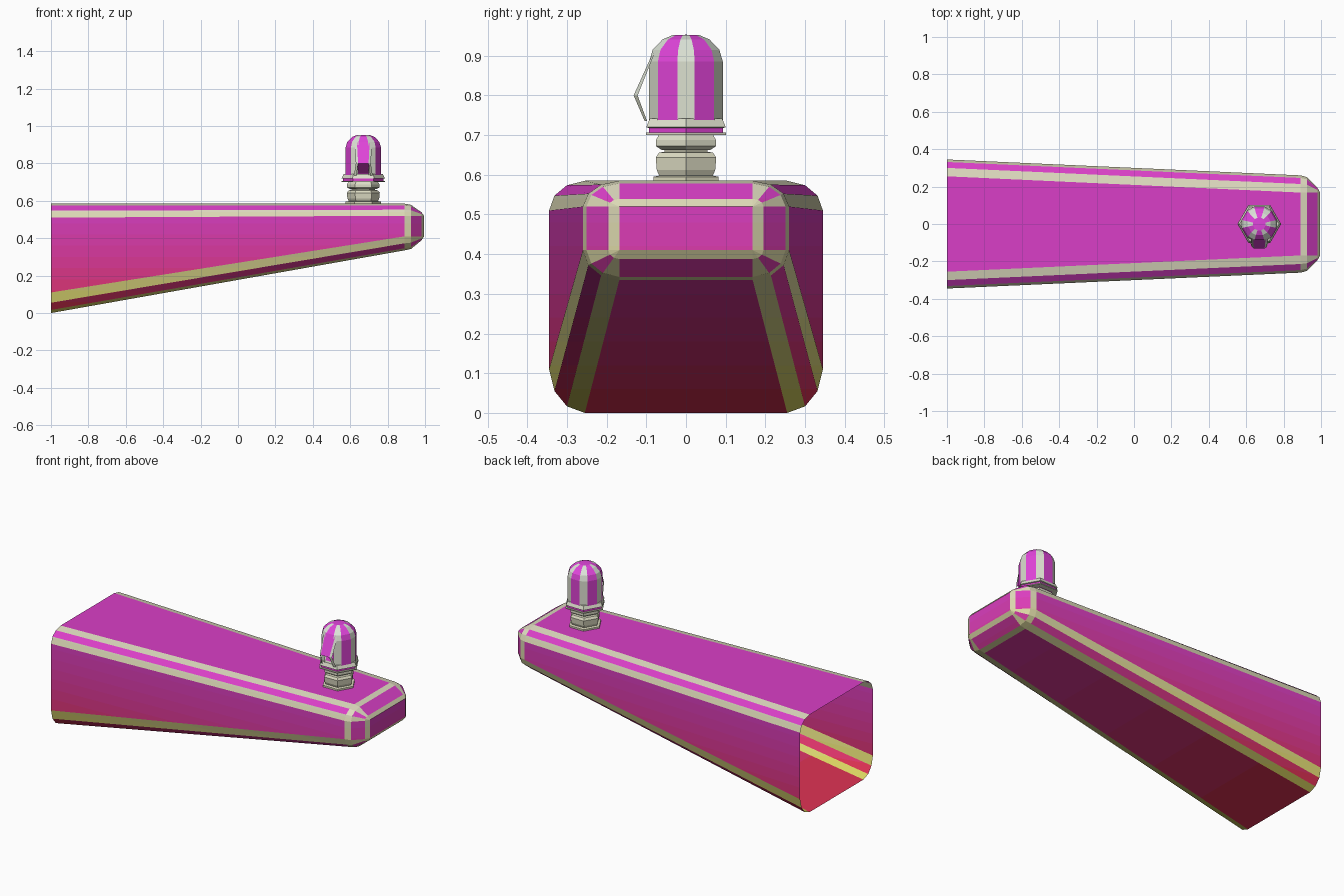
import bpy, bmesh
from math import cos, sin, radians
from mathutils import Vector

if "Cube" in bpy.data.objects:
    bpy.data.objects.remove(bpy.data.objects["Cube"])

PANEL, STRIPE = 0, 1
RAMPS = {
    PANEL: [(0.0, (.72, .03, .06)), (.58, (.70, .05, .58)), (.95, (.75, .06, .72))],
    STRIPE: [(0.0, (.72, .68, .10)), (.58, (.72, .70, .52)), (.95, (.72, .78, .70))],
}
STEP = 0.06


def paint_material(kind, z):
    """Height-graded colour, quantised into bands."""
    level = max(0, int(z / STEP))
    name = f"{'panel' if kind == PANEL else 'trim'}_{level}"
    mat = bpy.data.materials.get(name)
    if mat is None:
        h = (level + .5) * STEP
        ramp = RAMPS[kind]
        (z0, c0), (z1, c1) = ramp[:2] if h < ramp[1][0] else ramp[1:]
        t = min(1, (h - z0) / (z1 - z0))
        mat = bpy.data.materials.new(name)
        mat.diffuse_color = (*(a + (b - a) * t for a, b in zip(c0, c1)), 1)
        mat.use_nodes = True
        mat.node_tree.nodes["Principled BSDF"].inputs["Base Color"].default_value = mat.diffuse_color
    return mat


def finish(name, bm, slices=0, recalc=True):
    bmesh.ops.remove_doubles(bm, verts=bm.verts[:], dist=1e-5)
    for k in range(1, slices):
        bmesh.ops.bisect_plane(bm, geom=bm.verts[:] + bm.edges[:] + bm.faces[:],
                               plane_co=(0, 0, k * STEP), plane_no=(0, 0, 1))
    if recalc:
        bmesh.ops.recalc_face_normals(bm, faces=bm.faces[:])
    me = bpy.data.meshes.new(name)
    for f in bm.faces:
        mat = paint_material(f.material_index, f.calc_center_median().z)
        if mat.name not in me.materials:
            me.materials.append(mat)
        f.material_index = me.materials.find(mat.name)
    bm.to_mesh(me)
    bm.free()
    ob = bpy.data.objects.new(name, me)
    bpy.context.collection.objects.link(ob)
    return ob


def loft(rings, kind, skip=lambda i, j: False, cap_end=True, cap_start=False):
    """Join equal-length closed rings with quads; kind(i, j) picks panel or trim."""
    bm = bmesh.new()
    vs = [[bm.verts.new(p) for p in r] for r in rings]
    n = len(vs[0])
    for i in range(len(vs) - 1):
        for j in range(n):
            if skip(i, j):
                continue
            k = (j + 1) % n
            f = bm.faces.new((vs[i][j], vs[i][k], vs[i + 1][k], vs[i + 1][j]))
            f.material_index = kind(i, j)
    if cap_end:
        bm.faces.new(vs[-1])
    if cap_start:
        bm.faces.new(vs[0][::-1])
    return bm


# Tapered arm: rounded-rectangle sections, open at the wide end
CORNER = [(1, 0), (.85, .5), (.5, .85), (0, 1)]


def section(x, cy, lo, hi, ry, r_lo, r_hi):
    pts = []
    for sy, sz, offs in ((1, 1, CORNER), (-1, 1, CORNER[::-1]),
                         (-1, -1, CORNER), (1, -1, CORNER[::-1])):
        for a, b in offs:
            z = hi + r_hi * b if sz > 0 else lo - r_lo * b
            pts.append((x, sy * (cy + ry * a), z))
    return pts


rings = [section(-1, .255, .11, .51, .09, .11, .075)]
for x, f in ((.89, 1), (.925, .9), (.98, .3), (.995, 0)):
    rings.append(section(x, .168, .41, .52, .092 * f, .075 * f, .065 * f))
arm = loft(rings, lambda i, j: STRIPE if j % 4 in (0, 2) or i in (1, 3) else PANEL)
finish("tapered_arm", arm, slices=10)

# Knob stack, on the arm near its narrow end
KX = .67


def turn(profile, angles):
    return [[(KX + r * cos(radians(a)), r * sin(radians(a)), z) for a in angles]
            for r, z in profile]


HEX = range(0, 360, 60)
collars = {
    "lower_collar": [(.095, .58), (.095, .595), (.078, .598), (.085, .612),
                     (.088, .643), (.078, .656), (.062, .658)],
    "neck": [(.062, .65), (.062, .668)],
    "upper_collar": [(.070, .662), (.087, .672), (.087, .688), (.078, .702)],
}
for name, prof in collars.items():
    finish(name, loft(turn(prof, HEX), lambda i, j: STRIPE, cap_start=True))

flange = [(.085, .70), (.117, .70), (.117, .706), (.108, .707), (.108, .718),
          (.116, .720), (.105, .742), (.08, .742)]
finish("bulb_flange", loft(turn(flange, HEX),
                           lambda i, j: PANEL if i == 3 else STRIPE, cap_start=True))

# Bulb: six ribs alternating with six panels, the front panel missing its wall
RIB = 13
angles = [a + s for a in HEX for s in (-RIB, RIB)]
FRONT = 9
bulb = [(.097, .735), (.097, .885), (.088, .915), (.062, .941), (.035, .952), (0, .953)]
bm = loft(turn(bulb, angles),
          lambda i, j: PANEL if j % 2 or i == 4 else STRIPE,
          skip=lambda i, j: j == FRONT and i < 2, cap_end=False)
finish("ribbed_bulb", bm)

# Flap swung outward from the front panel opening, held by two thin struts
bm = bmesh.new()


def face(kind, *pts):
    f = bm.faces.new([bm.verts.new((KX + x, y, z)) for x, y, z in pts])
    f.material_index = kind


face(PANEL, (-.034, -.080, .915), (.034, -.080, .915), (.028, -.132, .80), (-.028, -.132, .80))
face(PANEL, (-.028, -.132, .80), (.028, -.132, .80), (.045, -.035, .745), (-.045, -.035, .745))
for s in (-1, 1):
    face(STRIPE, (s * .034, -.080, .915), (s * .046, -.082, .90),
         (s * .040, -.122, .80), (s * .028, -.132, .80))
    face(STRIPE, (s * .028, -.132, .80), (s * .040, -.122, .80),
         (s * .050, -.098, .735), (s * .036, -.104, .735))
finish("open_flap", bm)
